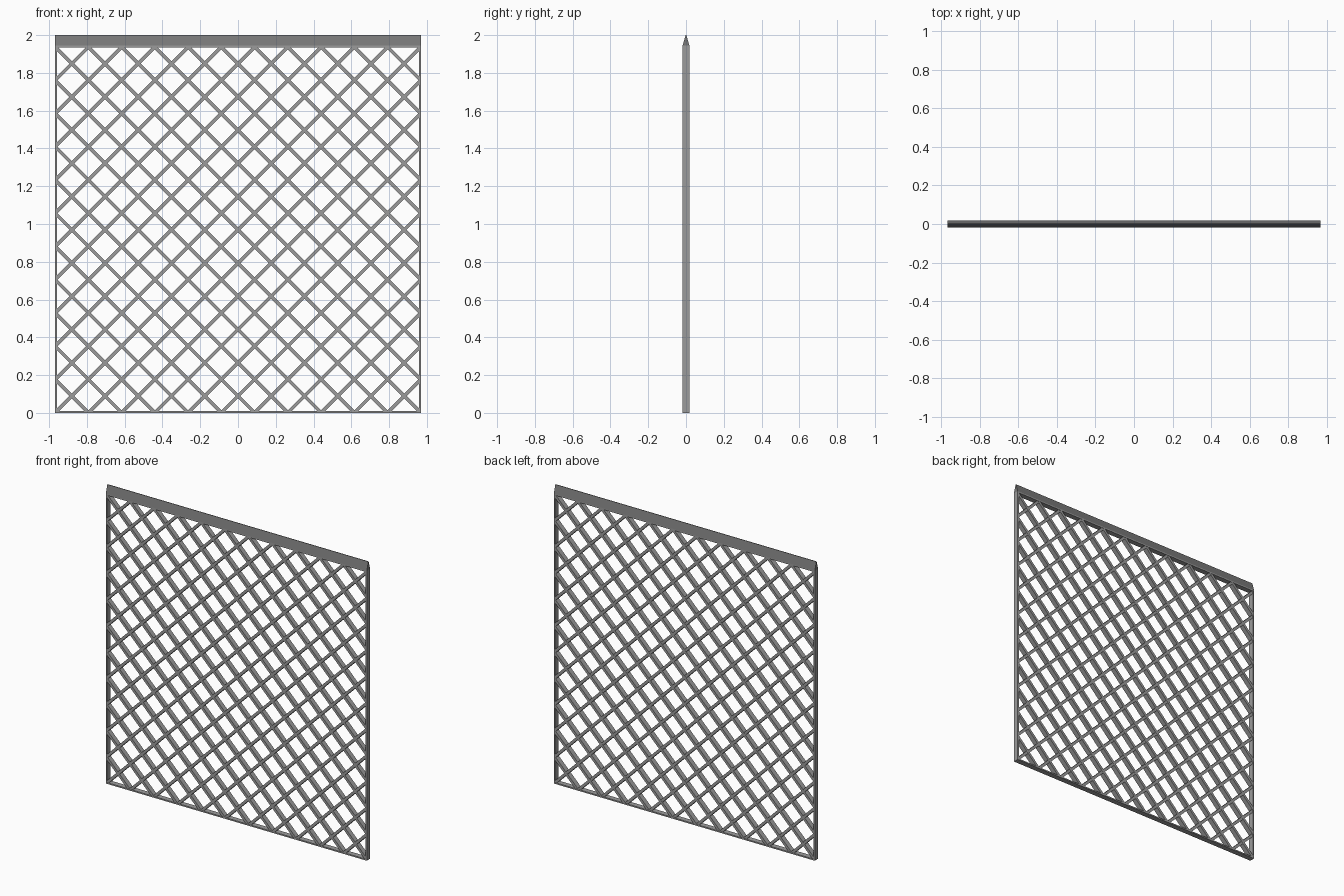
import bpy, bmesh
from mathutils import Matrix, Vector
from math import pi, sqrt

if "Cube" in bpy.data.objects:
    bpy.data.objects.remove(bpy.data.objects["Cube"])

HALF, TOP, DEPTH = 0.968, 1.944, 0.036   # half width, rail top, panel depth
RAIL, BAR = 0.009, 0.018                 # frame thickness, lattice bar width
CELLS = 11


def material(name, v):
    m = bpy.data.materials.new(name)
    m.diffuse_color = (v, v, v, 1)
    m.use_nodes = True
    m.node_tree.nodes["Principled BSDF"].inputs["Base Color"].default_value = m.diffuse_color
    return m


light_grey = material("light_grey", 0.33)
dark_grey = material("dark_grey", 0.19)


def finish(bm, name, mat):
    bmesh.ops.recalc_face_normals(bm, faces=bm.faces[:])
    me = bpy.data.meshes.new(name)
    bm.to_mesh(me)
    bm.free()
    me.materials.append(mat)
    ob = bpy.data.objects.new(name, me)
    bpy.context.collection.objects.link(ob)
    return ob


def box(name, centre, size, mat):
    bm = bmesh.new()
    bmesh.ops.create_cube(bm, size=1, matrix=Matrix.Translation(centre) @ Matrix.Diagonal((*size, 1)))
    return finish(bm, name, mat)


# thin outer frame
for side, name in ((-1, "left_post"), (1, "right_post")):
    box(name, (side * (HALF - RAIL / 2), 0, TOP / 2), (RAIL, DEPTH, TOP), light_grey)
for z, name in ((RAIL / 2, "bottom_rail"), (TOP - RAIL / 2, "top_rail")):
    box(name, (0, 0, z), (2 * HALF - 2 * RAIL, DEPTH, RAIL), light_grey)

# crossing diagonal bars, trimmed to the inside of the frame
pitch_x = 2 * HALF / CELLS
inset = RAIL / 2
planes = (((HALF - inset, 0, 0), (1, 0, 0)), ((inset - HALF, 0, 0), (-1, 0, 0)),
          ((0, 0, TOP - inset), (0, 0, 1)), ((0, 0, inset), (0, 0, -1)))
for sign, name, depth in ((1, "rising_bars", 0.033), (-1, "falling_bars", 0.032)):
    bm = bmesh.new()
    for k in range(1 - CELLS, CELLS):
        mat = (Matrix.Translation((k * pitch_x, 0, 1.938 / 2)) @ Matrix.Rotation(-sign * pi / 4, 4, 'Y')
               @ Matrix.Diagonal((6, depth, BAR, 1)))
        bmesh.ops.create_cube(bm, size=1, matrix=mat)
    for co, no in planes:
        bmesh.ops.bisect_plane(bm, geom=bm.verts[:] + bm.edges[:] + bm.faces[:],
                               plane_co=co, plane_no=no, clear_outer=True)
    finish(bm, name, light_grey)

# pointed ridge cap along the top
bm = bmesh.new()
ends = []
for x in (-HALF, HALF):
    ends.append([bm.verts.new((x, y, z)) for y, z in
                 ((-DEPTH / 2, TOP), (DEPTH / 2, TOP), (0.002, 2.0), (-0.002, 2.0))])
a, b = ends
bm.faces.new(a)
bm.faces.new(b)
for i in range(4):
    j = (i + 1) % 4
    bm.faces.new((a[i], a[j], b[j], b[i]))
finish(bm, "ridge_cap", dark_grey)
